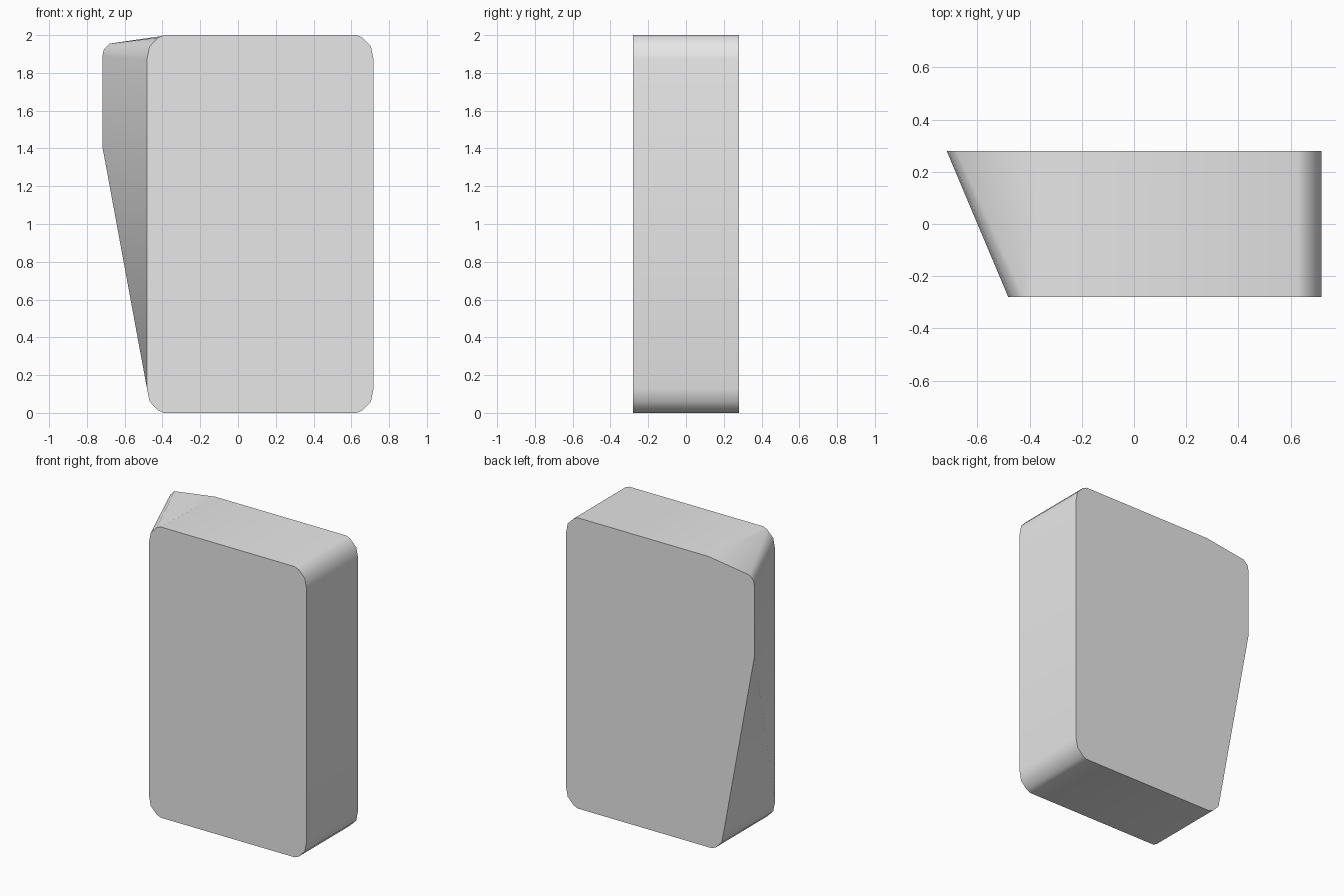
import bpy, bmesh, math

# Remove the default cube
cube = bpy.data.objects.get("Cube")
if cube:
    bpy.data.objects.remove(cube, do_unlink=True)

DEPTH = 0.28
RIGHT, LEFT = 0.718, -0.482

# Chamfer-rounded corner: (inset in x, inset in z)
CORNER = [(0.09, 0), (0.06, 0.013), (0.014, 0.06), (0, 0.13)]


def corner(x, z):
    """Rounded corner points running from the horizontal to the vertical edge."""
    sx = 1 if x > 0 else -1
    sz = 1 if z > 1 else -1
    return [(x - sx * a, z - sz * b) for a, b in CORNER]


# Shared outline: top right, down, bottom right to bottom left
shared = corner(RIGHT, 2) + corner(RIGHT, 0)[::-1] + corner(LEFT, 0)
knee = shared[-1]

# The left side is straight in front and flares outward at the back
front = shared + [knee] + corner(LEFT, 2)[::-1]
back = shared + [(-0.718, 1.41), (-0.718, 1.89), (-0.71, 1.925),
                 (-0.68, 1.955), (-0.37, 2)]

# Loft the front outline to the back outline
bm = bmesh.new()
front_ring = [bm.verts.new((x, -DEPTH, z)) for x, z in front]
back_ring = [bm.verts.new((x, DEPTH, z)) for x, z in back]
bm.faces.new(front_ring)
bm.faces.new(back_ring[::-1])
n = len(front_ring)
for i in range(n):
    j = (i + 1) % n
    bm.faces.new((front_ring[i], back_ring[i], back_ring[j], front_ring[j]))
bmesh.ops.remove_doubles(bm, verts=bm.verts[:], dist=0.0005)
bmesh.ops.recalc_face_normals(bm, faces=bm.faces[:])

mesh = bpy.data.meshes.new("flared_block")
bm.to_mesh(mesh)
bm.free()
block = bpy.data.objects.new("flared_block", mesh)
bpy.context.collection.objects.link(block)

# Plain grey material
grey = bpy.data.materials.new("plain_grey")
grey.use_nodes = True
colour = (0.8, 0.8, 0.8, 1)
grey.diffuse_color = colour
grey.node_tree.nodes["Principled BSDF"].inputs["Base Color"].default_value = colour
mesh.materials.append(grey)

# Smooth rounded corners, sharp front and back rims
bpy.ops.object.select_all(action="DESELECT")
block.select_set(True)
bpy.context.view_layer.objects.active = block
bpy.ops.object.shade_smooth_by_angle(angle=math.radians(40))
